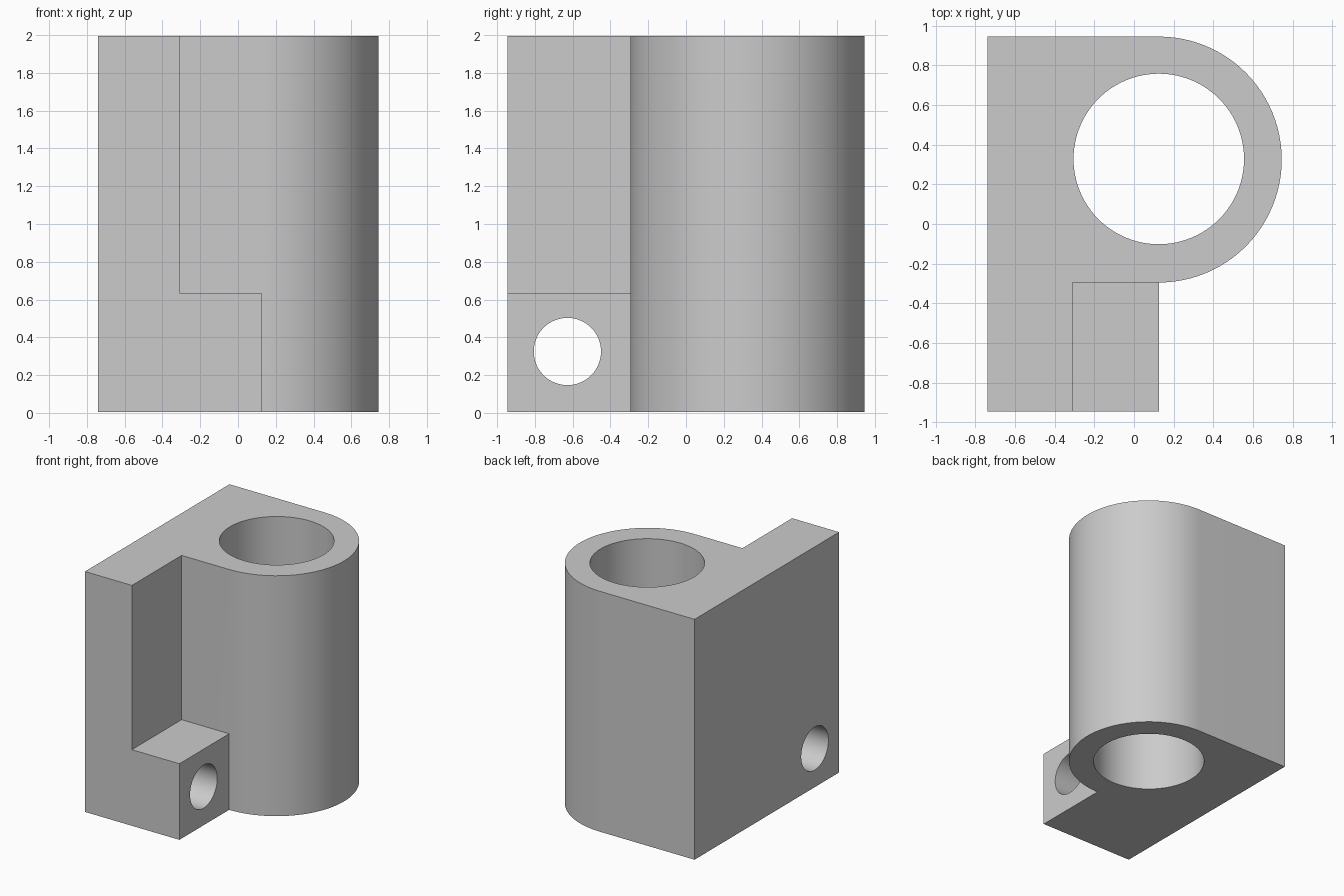
import bpy, bmesh, math
from mathutils import Matrix

if "Cube" in bpy.data.objects:
    bpy.data.objects.remove(bpy.data.objects["Cube"])

Z0, Z1 = 0.005, 1.995
CX, CY, R = 0.125, 0.325, 0.62   # barrel axis and outer radius


def extrude_profile(name, points, z0, z1):
    bm = bmesh.new()
    face = bm.faces.new([bm.verts.new((x, y, z0)) for x, y in points])
    top = bmesh.ops.extrude_face_region(bm, geom=[face])["geom"]
    bmesh.ops.translate(bm, vec=(0, 0, z1 - z0),
                        verts=[v for v in top if isinstance(v, bmesh.types.BMVert)])
    bmesh.ops.recalc_face_normals(bm, faces=bm.faces)
    return add_object(name, bm)


def cylinder(name, radius, depth, matrix):
    bm = bmesh.new()
    bmesh.ops.create_cone(bm, cap_ends=True, segments=96, radius1=radius,
                          radius2=radius, depth=depth, matrix=matrix)
    return add_object(name, bm)


def add_object(name, bm):
    mesh = bpy.data.meshes.new(name)
    bm.to_mesh(mesh)
    bm.free()
    obj = bpy.data.objects.new(name, mesh)
    bpy.context.collection.objects.link(obj)
    return obj


def boolean(target, tool, operation):
    mod = target.modifiers.new(tool.name, 'BOOLEAN')
    mod.operation, mod.solver, mod.object = operation, 'EXACT', tool
    bpy.context.view_layer.objects.active = target
    bpy.ops.object.modifier_apply(modifier=mod.name)
    bpy.data.objects.remove(tool)


# Back plate and rounded barrel as one full-height profile
steps = 48
arc = [(CX + R * math.cos(a), CY + R * math.sin(a))
       for a in (math.pi * (i / steps - 0.5) for i in range(steps + 1))]
outline = [(-0.74, -0.945), (-0.31, -0.945), (-0.31, CY - R)] + arc + [(-0.74, CY + R)]
body = extrude_profile("bearing_bracket", outline, Z0, Z1)

# Low mounting lug in the front corner, overlapping plate and barrel wall
lug = extrude_profile("mounting_lug",
                      [(-0.5, -0.945), (CX, -0.945), (CX, -0.2), (-0.5, -0.2)], Z0, 0.635)
boolean(body, lug, 'UNION')

# Vertical bore through the barrel
bore = cylinder("barrel_bore", 0.43, 3, Matrix.Translation((CX, CY + 0.003, 1)))
boolean(body, bore, 'DIFFERENCE')

# Bolt hole through the lug and plate, along x
bolt = cylinder("bolt_hole", 0.178, 3,
                Matrix.Translation((0, -0.628, 0.325)) @ Matrix.Rotation(math.pi / 2, 4, 'Y'))
boolean(body, bolt, 'DIFFERENCE')

# Smooth curved walls, crisp edges
body.select_set(True)
bpy.context.view_layer.objects.active = body
bpy.ops.object.shade_smooth_by_angle(angle=math.radians(30))
